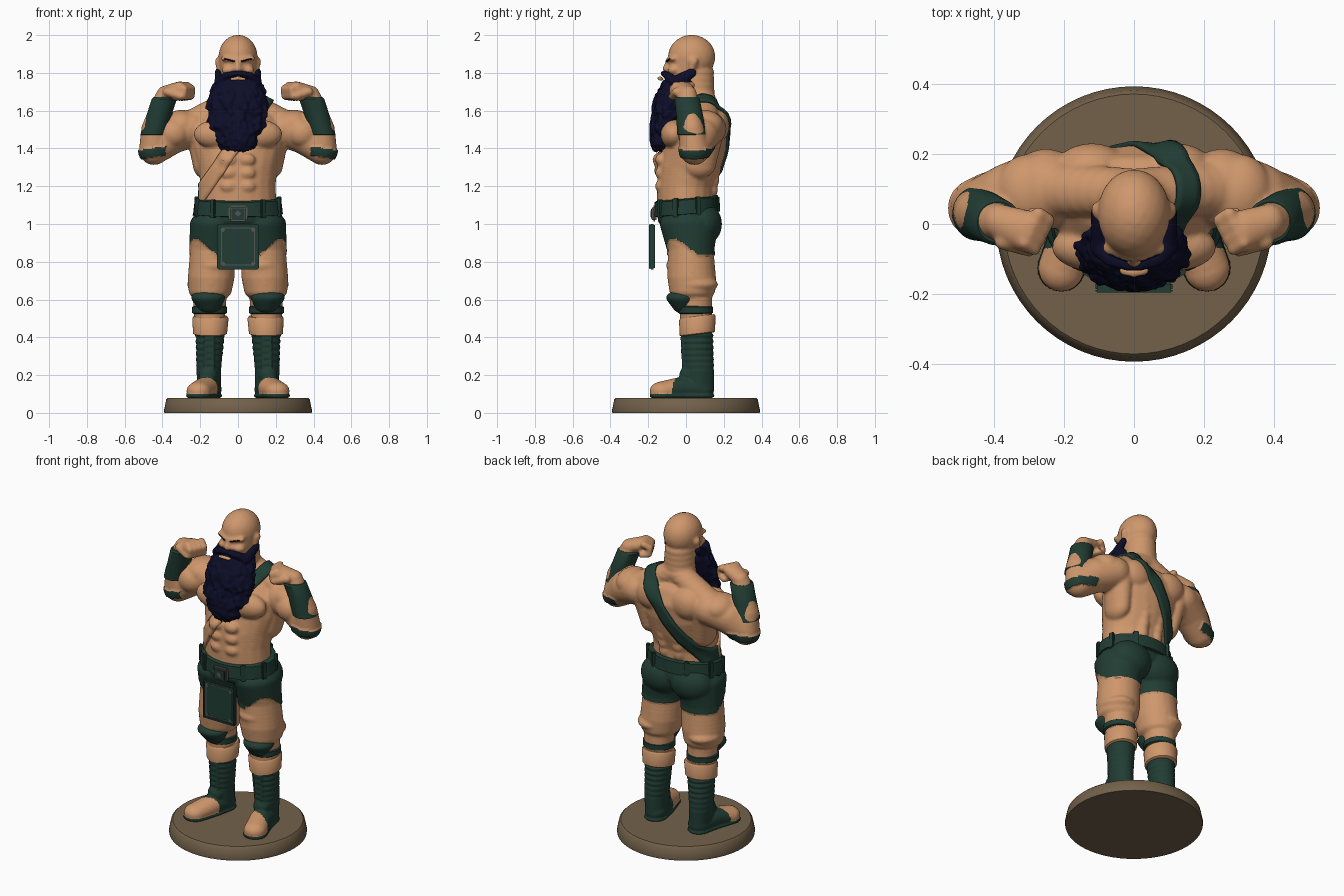
import bpy, bmesh, math, random
from mathutils import Vector
from mathutils.bvhtree import BVHTree

if "Cube" in bpy.data.objects:
    bpy.data.objects.remove(bpy.data.objects["Cube"])

random.seed(4)


def material(name, rgb):
    m = bpy.data.materials.new(name)
    m.diffuse_color = (*rgb, 1)
    m.use_nodes = True
    m.node_tree.nodes["Principled BSDF"].inputs["Base Color"].default_value = m.diffuse_color
    return m


SKIN = material("skin", (.62, .31, .15))
GREEN = material("dark green cloth", (.015, .046, .034))
NAVY = material("navy hair", (.004, .004, .022))
BROWN = material("brown base", (.17, .12, .068))
GREY = material("grey metal", (.09, .09, .085))

tmp = bmesh.new()
bmesh.ops.create_icosphere(tmp, subdivisions=3, radius=1)
BALL_V = [tuple(v.co) for v in tmp.verts]
BALL_F = [[v.index for v in f.verts] for f in tmp.faces]
tmp.free()


def add_object(name, mesh, *mats):
    ob = bpy.data.objects.new(name, mesh)
    bpy.context.collection.objects.link(ob)
    for m in mats:
        mesh.materials.append(m)
    return ob


def chain(blobs, *pts, steps=6, mirror=True):
    """Row of ellipsoids (x, y, z, r) or (x, y, z, rx, ry, rz) blended from point to point."""
    pts = [p if len(p) == 6 else (*p[:3], p[3], p[3], p[3]) for p in pts]
    row = [pts[0]]
    for a, b in zip(pts, pts[1:]):
        row += [tuple(u + (v - u) * k / steps for u, v in zip(a, b)) for k in range(1, steps + 1)]
    blobs += row
    if mirror:
        blobs += [(-p[0], *p[1:]) for p in row]


def fuse(name, blobs, voxel, smooth, mats, rule=None, swell=0.0):
    """Melt the ellipsoids into one skin, then colour its faces by a rule."""
    verts, faces = [], []
    for x, y, z, rx, ry, rz in blobs:
        o = len(verts)
        verts += [(x + a * rx, y + b * ry, z + c * rz) for a, b, c in BALL_V]
        faces += [[o + i for i in f] for f in BALL_F]
    me = bpy.data.meshes.new(name)
    me.from_pydata(verts, [], faces)
    ob = add_object(name, me)
    r = ob.modifiers.new("remesh", 'REMESH')
    r.mode, r.voxel_size = 'VOXEL', voxel
    s = ob.modifiers.new("smooth", 'SMOOTH')
    s.factor, s.iterations = .5, smooth
    dg = bpy.context.evaluated_depsgraph_get()
    out = bpy.data.meshes.new_from_object(ob.evaluated_get(dg))
    ob.modifiers.clear()
    ob.data = out
    out.materials.clear()
    for m in mats:
        out.materials.append(m)
    if rule:
        raised = set()
        for p in out.polygons:
            p.material_index = rule(p.center)
            if p.material_index:
                raised.update(p.vertices)
        moves = {i: out.vertices[i].normal * swell for i in raised}
        for i, d in moves.items():
            out.vertices[i].co += d
    return ob


def loft(name, rings, mat, n=40, tilt=0.0):
    """Capped stack of ellipses (x, y, z, rx, ry)."""
    bm = bmesh.new()
    loops = []
    for x, y, z, rx, ry in rings:
        an = [2 * math.pi * i / n for i in range(n)]
        loops.append([bm.verts.new((x + rx * math.cos(a), y + ry * math.sin(a),
                                    z + tilt * ry * math.sin(a))) for a in an])
    for a, b in zip(loops, loops[1:]):
        for i in range(n):
            bm.faces.new((a[i], a[(i + 1) % n], b[(i + 1) % n], b[i]))
    bm.faces.new(loops[0])
    bm.faces.new(loops[-1])
    bmesh.ops.recalc_face_normals(bm, faces=bm.faces)
    me = bpy.data.meshes.new(name)
    bm.to_mesh(me)
    return add_object(name, me, mat)


def box(name, loc, size, mat, bevel=.004, rot=(0, 0, 0)):
    bm = bmesh.new()
    bmesh.ops.create_cube(bm, size=1)
    bmesh.ops.scale(bm, vec=size, verts=bm.verts)
    bmesh.ops.bevel(bm, geom=bm.edges[:], offset=bevel, segments=2, affect='EDGES')
    me = bpy.data.meshes.new(name)
    bm.to_mesh(me)
    ob = add_object(name, me, mat)
    ob.location, ob.rotation_euler = loc, rot
    return ob


# round base
loft("base", [(0, 0, 0, .39, .39), (0, 0, .012, .392, .392), (0, 0, .07, .38, .38),
              (0, 0, .08, .37, .37)], BROWN, 64)

# body: torso
B = []
chain(B, (0, .01, 1.02, .235, .155, .05), (0, 0, 1.12, .205, .155, .06), (0, 0, 1.2, .2, .155, .06),
      (0, .02, 1.3, .212, .17, .06), (0, .045, 1.4, .24, .17, .06), (0, .06, 1.5, .25, .165, .06),
      (0, .075, 1.57, .2, .12, .05), mirror=False)
chain(B, (.11, -.065, 1.475, .125, .07, .078))                      # chest
chain(B, (.2, .1, 1.48, .075, .1, .08), (.18, .07, 1.32, .06, .09, .08))  # sides of back
chain(B, (.12, .165, 1.52, .1, .065, .09))                          # shoulder blades
chain(B, (.05, .15, 1.5, .045, .07, .06), (.05, .1, 1.18, .045, .07, .06))
for z in (1.2, 1.27, 1.34):                                         # stomach muscles
    chain(B, (.048, -.135, z, .045, .028, .034))
chain(B, (.02, .09, 1.66, .1, .07, .05), (.24, .1, 1.54, .08, .08, .065))  # neck slope
chain(B, (0, .065, 1.6, .1, .09, .06), (0, .05, 1.8, .09, .1, .06), mirror=False)
# body: arms
chain(B, (.25, .1, 1.505, .11, .115, .1), (.35, .075, 1.47, .1, .1, .1), (.445, .045, 1.392, .08),
      (.445, .03, 1.5, .068), (.39, .008, 1.66, .055))
chain(B, (.3, .09, 1.525, .095, .11, .08))
chain(B, (.34, .02, 1.48, .08, .065, .075))
# body: fists with curled fingers
chain(B, (.385, .008, 1.69, .045, .05, .042), (.31, -.02, 1.715, .045, .062, .04))
for o in (-.045, -.015, .015, .045):
    x, y = .272 + .45 * o, -.022 - .89 * o
    chain(B, (x + .02, y + .01, 1.735, .021), (x - .008, y - .008, 1.715, .02),
          (x - .004, y - .004, 1.675, .019), (x + .035, y + .012, 1.668, .019), steps=3)
chain(B, (.375, -.05, 1.7, .024), (.3, -.075, 1.675, .019))
# body: head
chain(B, (0, .03, 1.885, .104, .126, .117), (0, .005, 1.8, .09, .1, .09), mirror=False)
chain(B, (.015, -.09, 1.868, .02, .02, .012), (.07, -.068, 1.876, .022, .02, .013))
chain(B, (.052, -.062, 1.815, .035, .034, .026))
chain(B, (0, -.092, 1.86, .014), (0, -.108, 1.822, .018), mirror=False)
chain(B, (.02, -.098, 1.818, .013))
chain(B, (.108, .04, 1.86, .014, .024, .022), (.102, .03, 1.82, .012, .016, .018))
# body: hips and baggy legs
chain(B, (.1, .085, 1.0, .13, .1, .11))
chain(B, (.12, .015, 1.0, .13, .15, .07), (.132, .025, .87, .122, .122, .07),
      (.142, .03, .72, .125, .13, .07), (.147, .033, .645, .115, .122, .055))
chain(B, (.15, .05, .6, .09, .09, .06), (.15, .055, .46, .08, .085, .05))
chain(B, (.17, .05, .68, .1, .12, .05))
chain(B, (.13, -.03, .78, .09, .075, .05))


def body_rule(c):
    ax = abs(c.x)
    if .8 < c.z < 1.1 and ax < .3:                                  # shorts with slanted hems
        front = min(1, max(0, (.06 - c.y) / .14))
        return int(c.z > .835 + max(0, ax - .11) * .9 * front)
    return int(ax > .385 and 1.355 < c.z + (ax - .46) * .15 < 1.4)  # elbow bands


body = fuse("body", B, .0085, 5, [SKIN, GREEN], body_rule, .006)

# beard: main mass, moustache, sideburns and loose strands
D = []
mass = [(0, -.03, 1.735, .125, .105, .05), (0, -.065, 1.65, .145, .1, .06),
        (0, -.09, 1.55, .137, .085, .05), (0, -.11, 1.47, .09, .065, .04), (0, -.125, 1.41, .03, .035, .03)]
chain(D, *mass, mirror=False)
chain(D, (.012, -.115, 1.797, .022, .02, .015), (.06, -.098, 1.785, .03, .025, .018),
      (.1, -.06, 1.755, .026, .035, .025))
chain(D, (.1, -.03, 1.765, .022, .04, .03), (.107, .03, 1.8, .016, .025, .025))
for i in range(190):
    t = random.random() * 3.4
    k = min(int(t), 3)
    p = [u + (v - u) * (t - k) for u, v in zip(mass[k], mass[k + 1])]
    a = random.uniform(-1.75, 1.75)
    x, y, z = p[3] * math.sin(a), p[1] - p[4] * math.cos(a), p[2]
    if z > 1.715 and abs(x) < .06:
        continue
    j = random.uniform(-.018, .018)
    chain(D, (x, y, z, .013), (x + j, y - .006, z - .03, .014), (x * .93 - j, y, z - .065, .006),
          steps=3, mirror=False)
fuse("beard", D, .0065, 2, [NAVY])
L = []
chain(L, (-.028, -.132, 1.767, .014, .014, .009), (0, -.138, 1.771, .016, .014, .01),
      (.028, -.132, 1.767, .014, .014, .009), mirror=False)
fuse("lower_lip", L, .005, 2, [SKIN])
E = []
chain(E, (.022, -.1, 1.862, .009, .01, .005), (.066, -.082, 1.874, .01, .01, .005))
fuse("eyebrows", E, .004, 1, [NAVY])

# boots with bare toe caps and front lacing
F = []
chain(F, (.152, .067, .13, .062, .083, .05), (.155, .067, .22, .066, .083, .05),
      (.148, .06, .41, .08, .087, .03))
chain(F, (.15, .08, .125, .064, .07, .055), (.172, -.02, .13, .066, .06, .062),
      (.207, -.125, .115, .066, .068, .052))
chain(F, (.15, .08, .09, .068, .072, .018), (.172, -.02, .09, .07, .06, .018),
      (.207, -.125, .09, .07, .07, .018))
chain(F, (.158, .01, .2, .05, .045, .05))
for i in range(6):
    z = .22 + .033 * i
    y = -.02 - .008 * i / 5
    chain(F, (.13, y + .006, z, .008), (.175, y + .006, z + .018, .008), steps=5)
    chain(F, (.175, y + .006, z, .008), (.13, y + .006, z + .018, .008), steps=5)
fuse("boots", F, .0065, 3, [GREEN, SKIN],
     lambda c: int(c.y < -.055 - (abs(c.x) - .2) * .3 and c.z > .102))

# paired fittings: boot cuffs, knee straps, knee pads, bracers
for s, side in ((1, "left"), (-1, "right")):
    loft(side + "_boot_cuff", [(s * .148, .06, .415, .08, .085), (s * .148, .06, .42, .09, .093),
                               (s * .146, .06, .5, .096, .097), (s * .146, .06, .512, .088, .09)],
         SKIN, tilt=.12)
    loft(side + "_knee_strap", [(s * .15, .05, .522, .08, .08), (s * .15, .05, .53, .093, .092),
                                (s * .15, .05, .56, .093, .092), (s * .15, .05, .568, .08, .08)], GREEN)
    K = []
    chain(K, (s * .158, -.022, .61, .092, .085, .04), (s * .15, -.01, .56, .06, .06, .035), mirror=False)
    fuse(side + "_knee_pad", K, .01, 3, [GREEN])
    loft(side + "_bracer", [(s * .448, .031, 1.47, .062, .066), (s * .447, .03, 1.473, .07, .077),
                            (s * .42, .02, 1.57, .066, .071), (s * .39, .006, 1.662, .067, .067),
                            (s * .388, .005, 1.672, .058, .058)], GREEN)

# belt, belt loops and buckle
loft("belt", [(0, .005, 1.05, .22, .16), (0, .005, 1.053, .238, .176), (0, .005, 1.128, .229, .172),
              (0, .005, 1.135, .212, .16)], GREEN, 56, tilt=.08)
for a in (-125, -55, -20, 20, 60, 120, 160, 200):
    r = math.radians(a)
    box("belt_loop", (.232 * math.cos(r), .005 + .174 * math.sin(r), 1.092 + .014 * math.sin(r)),
        (.02, .03, .1), GREEN, .004, (0, 0, r))
box("buckle", (0, -.168, 1.055), (.1, .026, .085), GREY, .01)
box("buckle_inset", (0, -.181, 1.055), (.07, .006, .055), GREEN, .002)
box("buckle_centre", (0, -.183, 1.055), (.035, .012, .035), GREY, .005, (0, math.pi / 4, 0))

# hanging front plate with metal trim
box("front_plate", (0, -.178, .88), (.22, .026, .24), GREEN, .006)
for s in (1, -1):
    box("plate_rim_side", (s * .102, -.19, .88), (.014, .01, .238), GREEN, .003)
    box("plate_rim_end", (0, -.19, .88 + s * .112), (.21, .01, .014), GREEN, .003)
    box("plate_trim_side", (s * .088, -.19, .88), (.005, .006, .19), GREY, .001)
    box("plate_trim_end", (0, -.19, .88 + s * .098), (.17, .006, .005), GREY, .001)
    for t in (1, -1):
        box("plate_corner", (s * .08, -.191, .88 + t * .09), (.02, .007, .02), GREY, .002, (0, math.pi / 4, 0))

# shoulder strap wrapped round the torso
tree = BVHTree.FromPolygons([v.co for v in body.data.vertices], [p.vertices for p in body.data.polygons])
mid, up, wide = Vector((-.03, .05, 1.4)), Vector((.57, 0, .82)), Vector((.82, 0, -.57))
N, M = 72, 5
verts = []
for i in range(N):
    t = 2 * math.pi * i / N
    d = (up * math.cos(t) + Vector((0, math.sin(t), 0))).normalized()
    for j in range(M):
        o = mid + wide * (.036 * (2 * j / (M - 1) - 1))
        hit = tree.ray_cast(o, d)[0] or o + d * .2
        verts.append(hit + d * .007)
faces = [(i * M + j, i * M + j + 1, (i + 1) % N * M + j + 1, (i + 1) % N * M + j)
         for i in range(N) for j in range(M - 1)]
me = bpy.data.meshes.new("shoulder_strap")
me.from_pydata(verts, [], faces)
strap = add_object("shoulder_strap", me, GREEN, SKIN)
for p in me.polygons:
    p.material_index = int(p.center.y < -.02 and p.center.z < 1.54)
sol = strap.modifiers.new("thickness", 'SOLIDIFY')
sol.thickness, sol.offset = .016, 0

# smooth shading with crisp edges
bpy.ops.object.select_all(action='SELECT')
bpy.context.view_layer.objects.active = body
bpy.ops.object.shade_smooth_by_angle(angle=math.radians(40))
